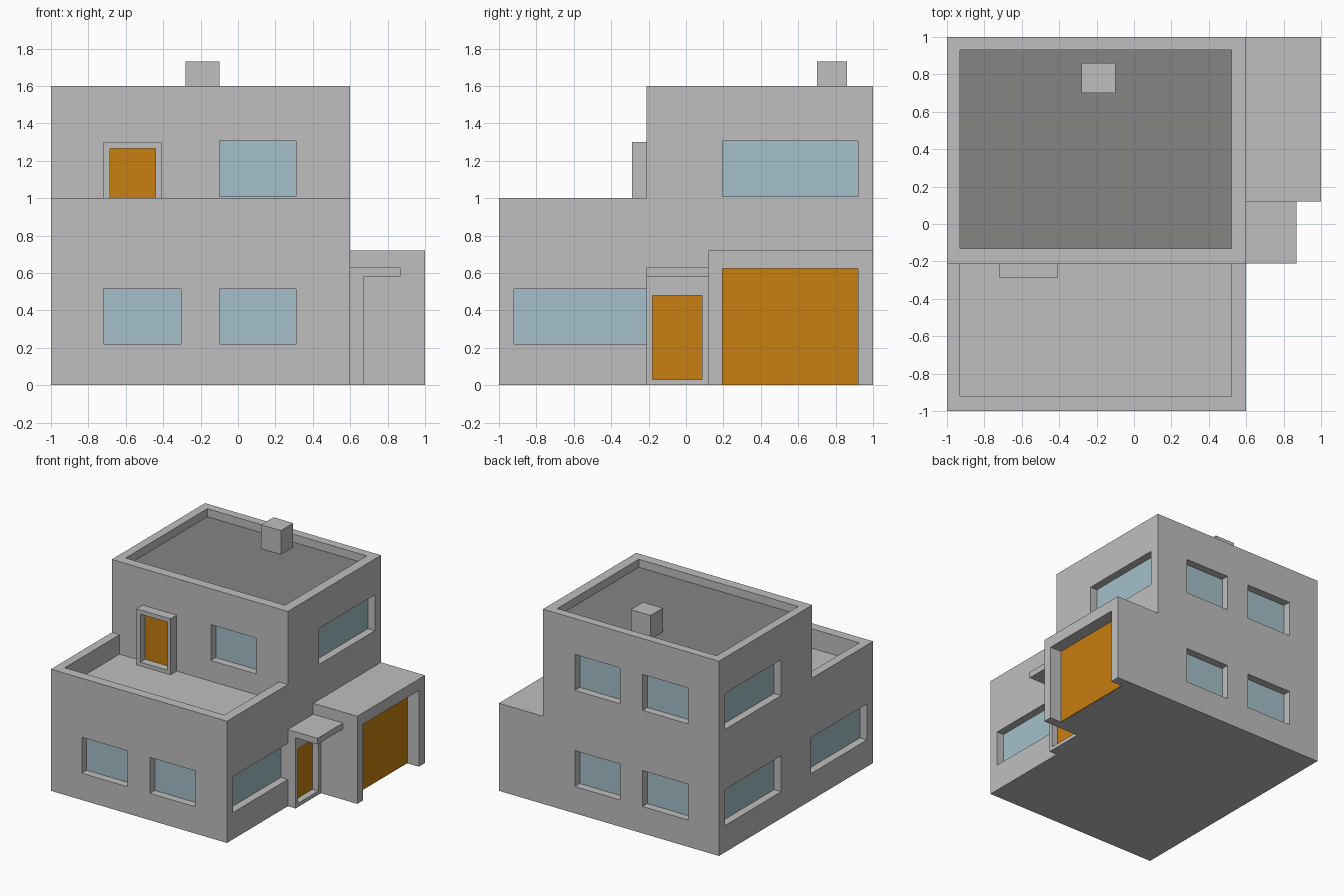
import bpy
import bmesh

default = bpy.data.objects.get("Cube")
if default:
    bpy.data.objects.remove(default, do_unlink=True)


def material(name, r, g, b):
    m = bpy.data.materials.new(name)
    m.use_nodes = True
    m.diffuse_color = (r, g, b, 1)
    m.node_tree.nodes["Principled BSDF"].inputs["Base Color"].default_value = (r, g, b, 1)
    return m


wall = material("wall_grey", 0.52, 0.52, 0.52)
roof = material("roof_dark_grey", 0.235, 0.235, 0.228)
glass = material("glass_blue", 0.37, 0.53, 0.59)
orange = material("door_orange", 0.58, 0.21, 0.005)


def prism(name, outline, x0, x1, mat):
    """Extrude a (y, z) outline along x."""
    bm = bmesh.new()
    face = bm.faces.new([bm.verts.new((x0, y, z)) for y, z in outline])
    new = bmesh.ops.extrude_face_region(bm, geom=[face])["geom"]
    bmesh.ops.translate(bm, vec=(x1 - x0, 0, 0),
                        verts=[v for v in new if isinstance(v, bmesh.types.BMVert)])
    bmesh.ops.recalc_face_normals(bm, faces=bm.faces)
    mesh = bpy.data.meshes.new(name)
    bm.to_mesh(mesh)
    bm.free()
    mesh.materials.append(mat)
    obj = bpy.data.objects.new(name, mesh)
    bpy.context.collection.objects.link(obj)
    return obj


def box(name, x, y, z, mat):
    return prism(name, [(y[0], z[0]), (y[1], z[0]), (y[1], z[1]), (y[0], z[1])], *x, mat)


def cut(body, x, y, z):
    """Subtract a box from the body and discard the cutter."""
    cutter = box("cutter", x, y, z, wall)
    cutter.hide_render = True
    mod = body.modifiers.new("cut", "BOOLEAN")
    mod.operation = "DIFFERENCE"
    mod.solver = "EXACT"
    mod.object = cutter
    bpy.context.view_layer.objects.active = body
    bpy.ops.object.modifier_apply(modifier=mod.name)
    bpy.data.objects.remove(cutter, do_unlink=True)


def opening(body, name, axis, sign, plane, span, z, mat, depth=0.07):
    """Recess an opening in a wall and close it with a thin panel."""
    back = plane - sign * depth

    def place(a, b):
        depth_range = tuple(sorted((a, b)))
        return (depth_range, span) if axis == "x" else (span, depth_range)

    cut(body, *place(back, plane + sign * 0.03), z)
    panel_z = (max(z[0], 0.002), z[1])
    box(name, *place(back, back + sign * 0.006), panel_z, mat)


# Stepped house body with sunken roof and terrace
house = prism("house_body", [(-1, 0), (1, 0), (1, 1.6), (-0.21, 1.6), (-0.21, 1), (-1, 1)],
              -1, 0.6, wall)
cut(house, (-0.93, 0.52), (-0.13, 0.93), (1.53, 1.7))
cut(house, (-0.93, 0.52), (-0.92, -0.21), (0.84, 1.1))
box("roof_floor", (-0.93, 0.52), (-0.13, 0.93), (1.528, 1.534), roof)
box("chimney", (-0.28, -0.1), (0.7, 0.86), (1.53, 1.73), wall)

# Windows
lower, upper = (0.22, 0.515), (1.01, 1.305)
left_bay, right_bay = (-0.72, -0.305), (-0.1, 0.31)
front_bay, back_bay = (-0.92, -0.195), (0.195, 0.92)
for bay in (left_bay, right_bay):
    opening(house, "front_window", "y", -1, -1, bay, lower, glass)
    for z in (lower, upper):
        opening(house, "back_window", "y", 1, 1, bay, z, glass)
opening(house, "terrace_window", "y", -1, -0.21, right_bay, upper, glass)
for bay, z in ((front_bay, lower), (back_bay, lower), (back_bay, upper)):
    opening(house, "side_window", "x", -1, -1, bay, z, glass)
opening(house, "side_window", "x", 1, 0.6, (-0.92, -0.21), lower, glass)
opening(house, "side_window", "x", 1, 0.6, back_bay, upper, glass)

# Terrace door in its projecting frame
terrace_frame = box("terrace_door_frame", (-0.72, -0.41), (-0.29, -0.21), (0.84, 1.3), wall)
opening(terrace_frame, "terrace_door", "y", -1, -0.29, (-0.685, -0.44), (0.87, 1.265),
        orange, 0.07)

# Garage
garage = box("garage", (0.6, 1), (0.12, 1), (0, 0.72), wall)
opening(garage, "garage_door", "x", 1, 1, back_bay, (-0.05, 0.625), orange, 0.11)

# Entrance with canopy
entrance = box("entrance_frame", (0.6, 0.67), (-0.21, 0.12), (0, 0.58), wall)
opening(entrance, "entrance_door", "x", 1, 0.67, (-0.18, 0.085), (0.03, 0.48), orange, 0.06)
box("entrance_canopy", (0.6, 0.87), (-0.21, 0.12), (0.58, 0.63), wall)
